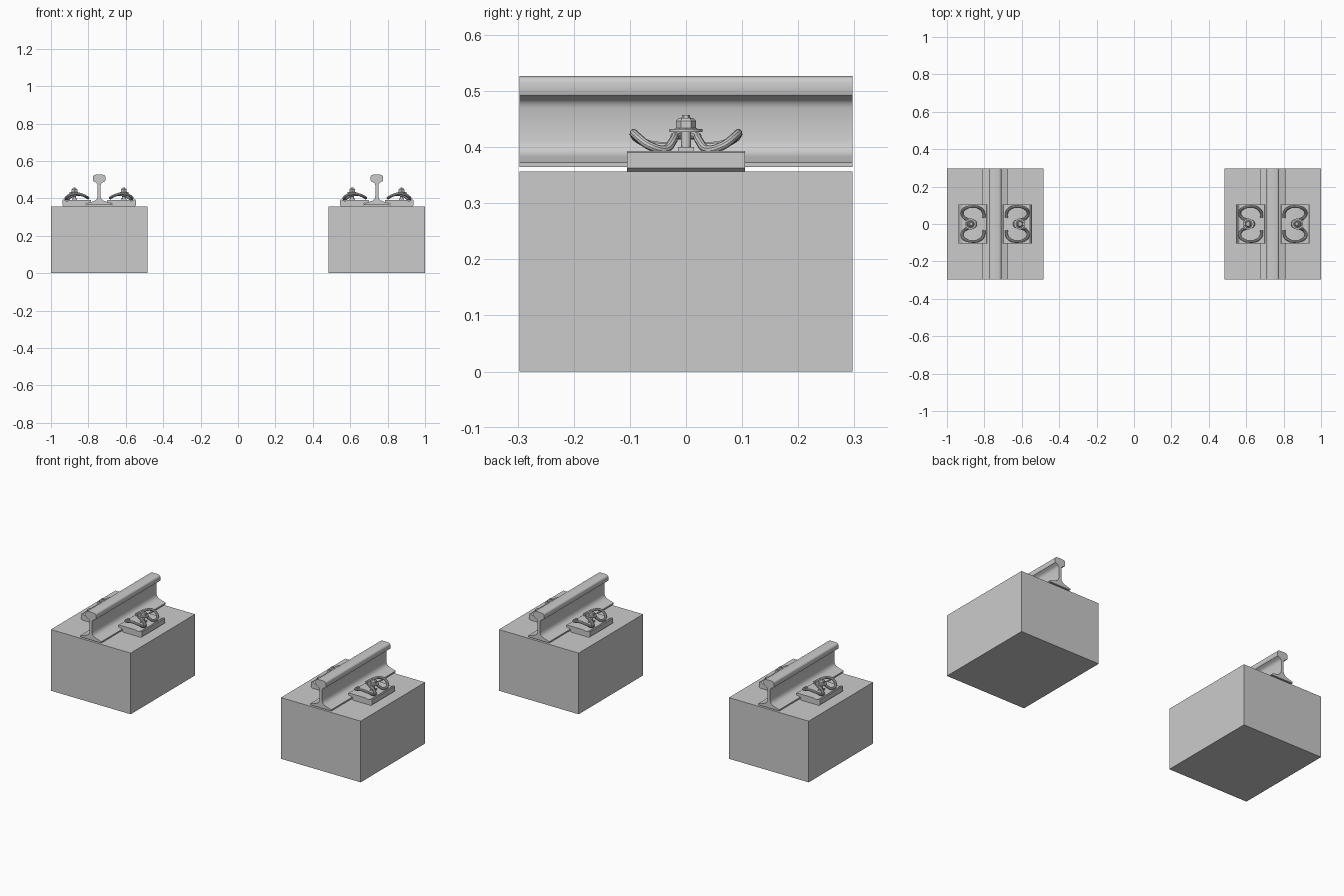
import bpy, bmesh, math
from mathutils import Matrix

cube = bpy.data.objects.get("Cube")
if cube:
    bpy.data.objects.remove(cube, do_unlink=True)

GREY = (0.6, 0.6, 0.6, 1)
grey = bpy.data.materials.new("light grey")
grey.use_nodes = True
grey.diffuse_color = GREY
grey.node_tree.nodes["Principled BSDF"].inputs["Base Color"].default_value = GREY


def finish(obj, angle=35):
    bpy.ops.object.select_all(action="DESELECT")
    obj.select_set(True)
    bpy.context.view_layer.objects.active = obj
    bpy.ops.object.shade_smooth_by_angle(angle=math.radians(angle))


def add(name, bm):
    bmesh.ops.recalc_face_normals(bm, faces=bm.faces)
    mesh = bpy.data.meshes.new(name)
    bm.to_mesh(mesh)
    bm.free()
    mesh.materials.append(grey)
    obj = bpy.data.objects.new(name, mesh)
    bpy.context.collection.objects.link(obj)
    finish(obj)


def extrude(name, profile, half):
    """Sweep an x-z profile along y from -half to half."""
    bm = bmesh.new()
    face = bm.faces.new([bm.verts.new((x, -half, z)) for x, z in profile])
    ext = bmesh.ops.extrude_face_region(bm, geom=[face])
    verts = [v for v in ext["geom"] if isinstance(v, bmesh.types.BMVert)]
    bmesh.ops.translate(bm, verts=verts, vec=(0, 2 * half, 0))
    add(name, bm)


def box(name, x0, x1, half, z0, z1):
    extrude(name, [(x0, z0), (x1, z0), (x1, z1), (x0, z1)], half)


def bolt(name, x):
    # shaft, washer, hexagonal head and domed tip: radius, bottom, top, sides
    bm = bmesh.new()
    for r0, r1, z0, z1, n in [(0.009, 0.009, 0.37, 0.43, 16), (0.029, 0.029, 0.427, 0.432, 24),
                              (0.021, 0.019, 0.432, 0.434, 24), (0.018, 0.018, 0.434, 0.447, 6),
                              (0.018, 0.013, 0.447, 0.452, 6), (0.008, 0.007, 0.452, 0.457, 6)]:
        bmesh.ops.create_cone(bm, cap_ends=True, segments=n, radius1=r0, radius2=r1, depth=z1 - z0,
                              matrix=Matrix.Translation((x, 0, (z0 + z1) / 2)))
    add(name, bm)


def clip(name, rail_x, s):
    # Half of the bent spring wire, from the free end to the central loop
    half = [(0.06, 0.034, 0.402), (0.062, 0.062, 0.404), (0.085, 0.087, 0.416),
            (0.12, 0.093, 0.425), (0.155, 0.086, 0.418), (0.177, 0.062, 0.401),
            (0.169, 0.038, 0.396), (0.145, 0.023, 0.412), (0.12, 0.018, 0.42)]
    path = half + [(0.103, 0, 0.42)] + [(x, -y, z) for x, y, z in reversed(half)]
    curve = bpy.data.curves.new(name, "CURVE")
    curve.dimensions = "3D"
    curve.bevel_depth = 0.0075
    curve.bevel_resolution = 3
    curve.resolution_u = 6
    curve.use_fill_caps = True
    spline = curve.splines.new("BEZIER")
    spline.bezier_points.add(len(path) - 1)
    for p, (x, y, z) in zip(spline.bezier_points, path):
        p.co = (rail_x + s * x, y, z)
        p.handle_left_type = p.handle_right_type = "AUTO"
    curve.materials.append(grey)
    obj = bpy.data.objects.new(name, curve)
    bpy.context.collection.objects.link(obj)
    bpy.ops.object.select_all(action="DESELECT")
    obj.select_set(True)
    bpy.context.view_layer.objects.active = obj
    bpy.ops.object.convert(target="MESH")
    finish(bpy.context.object)


# Right half of the rail section, from foot to head
RAIL = [(0.068, 0.365), (0.068, 0.373), (0.035, 0.383), (0.02, 0.389), (0.012, 0.398),
        (0.008, 0.411), (0.008, 0.47), (0.011, 0.479), (0.016, 0.484), (0.031, 0.492),
        (0.033, 0.496), (0.033, 0.515), (0.031, 0.521), (0.026, 0.525), (0.016, 0.527)]
# Guide plate section, measured outward from the rail centre
PLATE = [(0.072, 0.357), (0.19, 0.357), (0.197, 0.363), (0.197, 0.39), (0.193, 0.393),
         (0.186, 0.393), (0.18, 0.388), (0.17, 0.386), (0.16, 0.39), (0.15, 0.392),
         (0.085, 0.392), (0.045, 0.391), (0.043, 0.389), (0.043, 0.38), (0.072, 0.373)]

for side, c in (("right", -0.7425), ("left", 0.7425)):
    box(side + "_concrete_block", c - 0.2575, c + 0.2575, 0.297, 0, 0.357)
    box(side + "_rail_pad", c - 0.078, c + 0.078, 0.1, 0.357, 0.365)
    section = RAIL + [(-x, z) for x, z in reversed(RAIL)]
    extrude(side + "_rail", [(c + x, z) for x, z in section], 0.297)
    for where, s in (("right", -1), ("left", 1)):
        tag = f"{side}_rail_{where}_"
        extrude(tag + "guide_plate", [(c + s * x, z) for x, z in PLATE], 0.105)
        # Raised seat under the bolt
        box(tag + "bolt_seat", c + s * 0.118, c + s * 0.146, 0.014, 0.385, 0.4)
        bolt(tag + "bolt", c + s * 0.132)
        clip(tag + "spring_clip", c, s)
